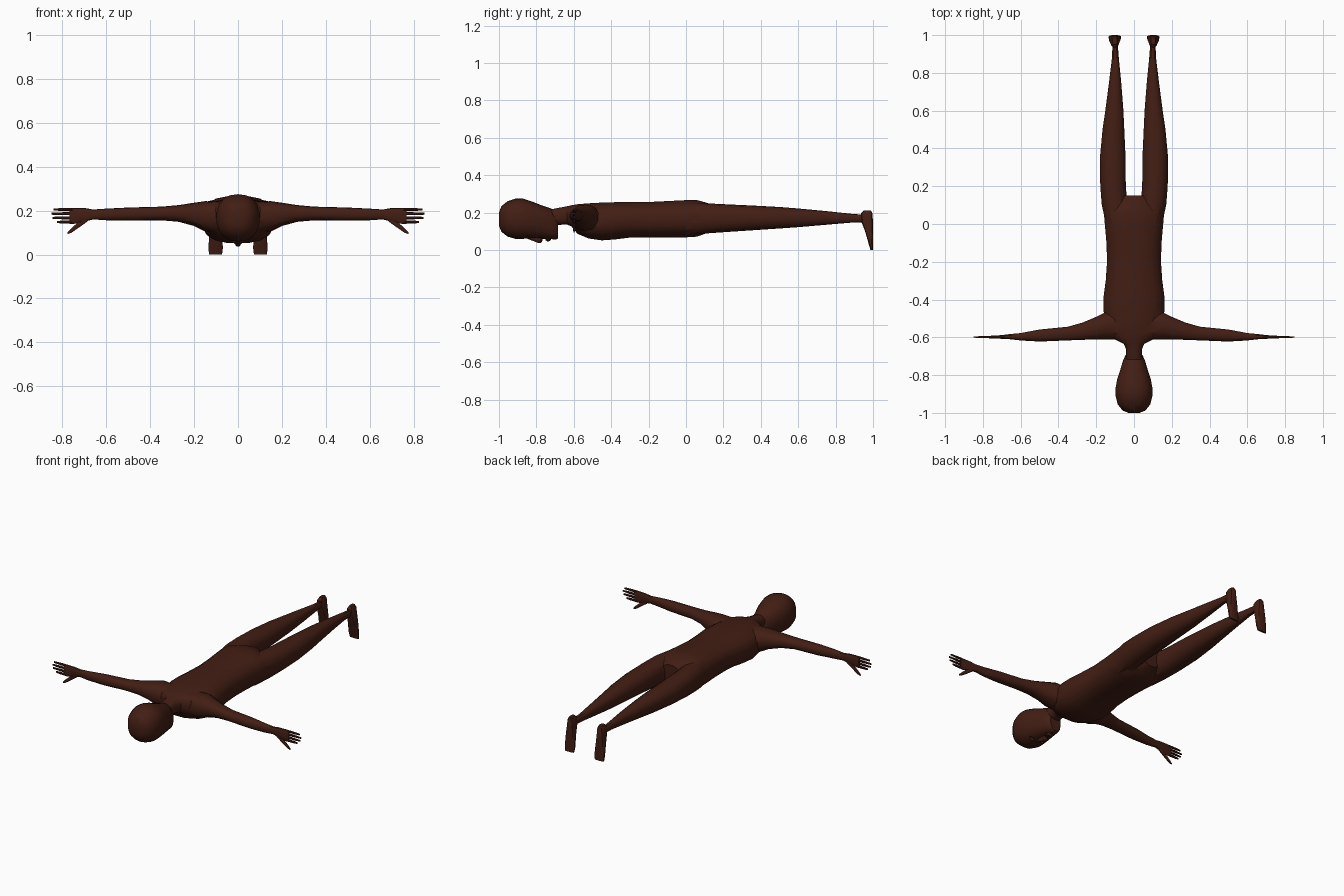
import bpy, bmesh, math

skin = bpy.data.materials.new("dark_skin")
skin.diffuse_color = (0.055, 0.013, 0.007, 1)


def loft(name, axis, rings, sides=14, power=2.3, flip=1):
    """Skin rounded rings (pos, u0, u1, v0, v1) strung along one axis."""
    bm = bmesh.new()
    loops = []
    for p, u0, u1, v0, v1 in rings:
        loop = []
        for i in range(sides):
            a = 2 * math.pi * (i + 0.5) / sides
            c, s = math.cos(a), math.sin(a)
            c = math.copysign(abs(c) ** (2 / power), c)
            s = math.copysign(abs(s) ** (2 / power), s)
            u, v = (u0 + u1) / 2 + c * (u1 - u0) / 2, (v0 + v1) / 2 + s * (v1 - v0) / 2
            x, y, z = {"x": (p, u, v), "y": (u, p, v), "z": (u, v, p)}[axis]
            loop.append(bm.verts.new((x * flip, y, z)))
        loops.append(loop)
    for a, b in zip(loops, loops[1:]):
        for i in range(sides):
            j = (i + 1) % sides
            bm.faces.new((a[i], a[j], b[j], b[i]))
    bm.faces.new(loops[0])
    bm.faces.new(loops[-1])
    bmesh.ops.recalc_face_normals(bm, faces=bm.faces)
    mesh = bpy.data.meshes.new(name)
    bm.to_mesh(mesh)
    bm.free()
    mesh.materials.append(skin)
    obj = bpy.data.objects.new(name, mesh)
    bpy.context.collection.objects.link(obj)
    return obj


def combine(base, other, operation="UNION"):
    mod = base.modifiers.new("combine", "BOOLEAN")
    mod.operation, mod.solver, mod.object = operation, "EXACT", other
    bpy.context.view_layer.objects.active = base
    bpy.ops.object.modifier_apply(modifier=mod.name)
    bpy.data.objects.remove(other)


# torso with neck: y, half width, front z, back z
torso = [(-.74, .044, .125, .215), (-.66, .044, .135, .23), (-.635, .055, .135, .235),
         (-.612, .10, .125, .24), (-.58, .138, .085, .246), (-.52, .155, .06, .251),
         (-.45, .165, .05, .255), (-.38, .163, .055, .257), (-.3, .152, .065, .257),
         (-.2, .145, .066, .258), (-.1, .148, .066, .263), (0, .157, .066, .268),
         (.06, .162, .07, .268), (.1, .125, .085, .257), (.15, .06, .11, .24)]
body = loft("body", "y", [(y, -w, w, a, b) for y, w, a, b in torso], 16, 2.5)

# skull and jaw
skull = [(-1, .03, .13, .20), (-.987, .062, .098, .234), (-.955, .087, .072, .26),
         (-.91, .099, .059, .275), (-.87, .099, .06, .274), (-.82, .09, .062, .258),
         (-.77, .073, .06, .238), (-.72, .058, .058, .222), (-.695, .046, .056, .2),
         (-.685, .036, .062, .17)]
head = loft("head", "y", [(y, -w, w, a, b) for y, w, a, b in skull], 18, 2.3)

# nose and lips
combine(head, loft("nose", "y", [(-.85, -.008, .008, .06, .085), (-.79, -.015, .015, .036, .085),
                                 (-.775, -.017, .017, .036, .085), (-.767, -.012, .012, .05, .085)], 8))
combine(head, loft("lips", "y", [(-.752, -.015, .015, .053, .08), (-.742, -.025, .025, .046, .08),
                                 (-.73, -.024, .024, .047, .08), (-.722, -.014, .014, .054, .08)], 10))

# eye sockets
for s in (1, -1):
    combine(head, loft("eye_socket", "z", [(.03, .02, .06, -.86, -.83), (.068, .022, .058, -.857, -.833),
                                           (.078, .03, .05, -.85, -.84)], 10, flip=s), "DIFFERENCE")
combine(body, head)

for s in (1, -1):
    # leg
    combine(body, loft("leg", "y", [
        (0, .02, .15, .08, .25), (.1, .033, .172, .088, .25), (.2, .042, .18, .095, .245),
        (.35, .043, .182, .105, .238), (.5, .05, .168, .115, .23), (.6, .055, .153, .122, .222),
        (.75, .067, .133, .135, .208), (.88, .08, .117, .146, .194), (.93, .084, .115, .148, .19),
        (.975, .086, .114, .15, .188)], 14, flip=s))
    # foot, toes pointing down
    combine(body, loft("foot", "z", [
        (0, .072, .133, .986, 1), (.03, .068, .135, .977, 1), (.1, .073, .132, .957, 1),
        (.15, .079, .125, .937, 1), (.195, .083, .12, .934, .998), (.21, .09, .113, .95, .99)],
        12, 3, flip=s))
    # arm and palm
    combine(body, loft("arm", "x", [
        (.07, -.612, -.47, .1, .24), (.15, -.613, -.465, .105, .243), (.2, -.613, -.49, .13, .236),
        (.27, -.614, -.52, .149, .225), (.35, -.617, -.543, .156, .218), (.5, -.623, -.558, .154, .214),
        (.6, -.617, -.577, .156, .209), (.66, -.61, -.583, .16, .205), (.70, -.608, -.588, .149, .212),
        (.75, -.606, -.591, .139, .213), (.768, -.605, -.592, .14, .212)], 14, flip=s))
    # fingers
    for z, tip in ((.205, .84), (.186, .85), (.167, .845), (.148, .825)):
        combine(body, loft("finger", "x", [
            (.755, -.605, -.592, z - .007, z + .007), (.8, -.604, -.593, z - .007, z + .007),
            (tip, -.602, -.595, z - .005, z + .005)], 8, flip=s))
    # thumb
    combine(body, loft("thumb", "x", [
        (.685, -.605, -.59, .15, .18), (.73, -.605, -.592, .118, .146),
        (.76, -.604, -.593, .098, .12), (.776, -.602, -.595, .093, .103)], 8, flip=s))

bpy.ops.object.select_all(action="DESELECT")
body.select_set(True)
bpy.context.view_layer.objects.active = body
bpy.ops.object.shade_smooth_by_angle(angle=math.radians(30))
